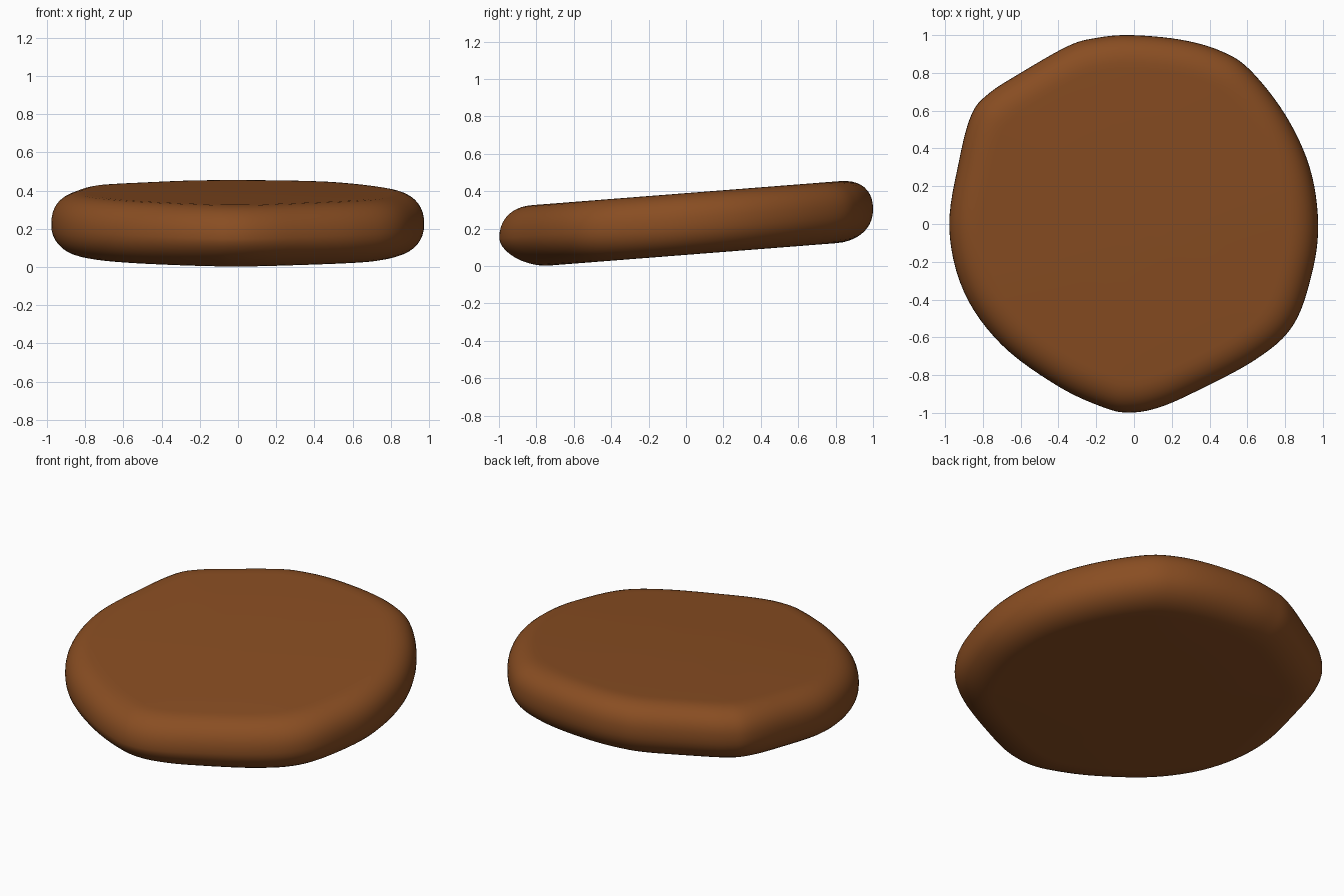
import bpy, bmesh
from math import sin, cos, pi

if "Cube" in bpy.data.objects:
    bpy.data.objects.remove(bpy.data.objects["Cube"])

# Plan outline of the slab, clockwise from the back
OUTLINE = [(-0.02, 1.0), (0.24, 0.977), (0.45, 0.92), (0.61, 0.82), (0.8, 0.58),
           (0.93, 0.3), (0.975, 0.0), (0.94, -0.27), (0.84, -0.54), (0.64, -0.72),
           (0.3, -0.9), (0.12, -0.975), (-0.02, -0.998), (-0.15, -0.975), (-0.4, -0.86),
           (-0.7, -0.64), (-0.9, -0.36), (-0.978, -0.02), (-0.925, 0.34),
           (-0.86, 0.58), (-0.77, 0.69), (-0.6, 0.8), (-0.35, 0.942), (-0.2, 0.985)]
HALF, MID, SLOPE = 0.165, 0.225, 0.078   # half thickness, centre height, tilt
STEPS, RINGS = 6, 10


def smooth_loop(pts, steps):
    """Closed Catmull-Rom curve through the points."""
    out, n = [], len(pts)
    for i in range(n):
        a, b, c, d = (pts[(i + k) % n] for k in (-1, 0, 1, 2))
        for s in range(steps):
            t = s / steps
            out.append(tuple(0.5 * (2 * q + (r - p) * t + (2 * p - 5 * q + 4 * r - u) * t * t
                                    + (3 * q - p - 3 * r + u) * t ** 3)
                             for p, q, r, u in zip(a, b, c, d)))
    return out


def rim_point(x, y, angle):
    """Point on the rounded rim; the underside is cut back more at the front."""
    front = max(0.0, -y) ** 2
    if angle >= 0:
        power, inset = 2.3, 0.18
    else:
        power, inset = 2.2 - 0.5 * front, 0.2 + 0.06 * front
    w = HALF * abs(sin(angle)) ** (2 / power) * (1 if angle >= 0 else -1)
    k = 1 - inset * (1 - max(0.0, cos(angle)) ** (2 / power))
    return x * k, y * k, MID + SLOPE * y * k + w


# Rounded, tilted slab
outline = smooth_loop(OUTLINE, STEPS)
bm = bmesh.new()
rings = [[bm.verts.new(rim_point(x, y, -pi / 2 + pi * j / (2 * RINGS))) for x, y in outline]
         for j in range(2 * RINGS + 1)]
n = len(outline)
for low, high in zip(rings, rings[1:]):
    for i in range(n):
        k = (i + 1) % n
        bm.faces.new((low[i], low[k], high[k], high[i]))

# Flat top and bottom caps
for ring, z in ((rings[0], MID - HALF), (rings[-1], MID + HALF)):
    centre = bm.verts.new((0, 0, z))
    for i in range(n):
        bm.faces.new((ring[i], ring[(i + 1) % n], centre))
bmesh.ops.recalc_face_normals(bm, faces=bm.faces)

mesh = bpy.data.meshes.new("slab")
bm.to_mesh(mesh)
bm.free()
mesh.shade_smooth()
slab = bpy.data.objects.new("slab", mesh)
bpy.context.collection.objects.link(slab)

# Brown colour
brown = bpy.data.materials.new("brown")
brown.diffuse_color = (0.25, 0.075, 0.016, 1)
brown.use_nodes = True
brown.node_tree.nodes["Principled BSDF"].inputs["Base Color"].default_value = brown.diffuse_color
mesh.materials.append(brown)
